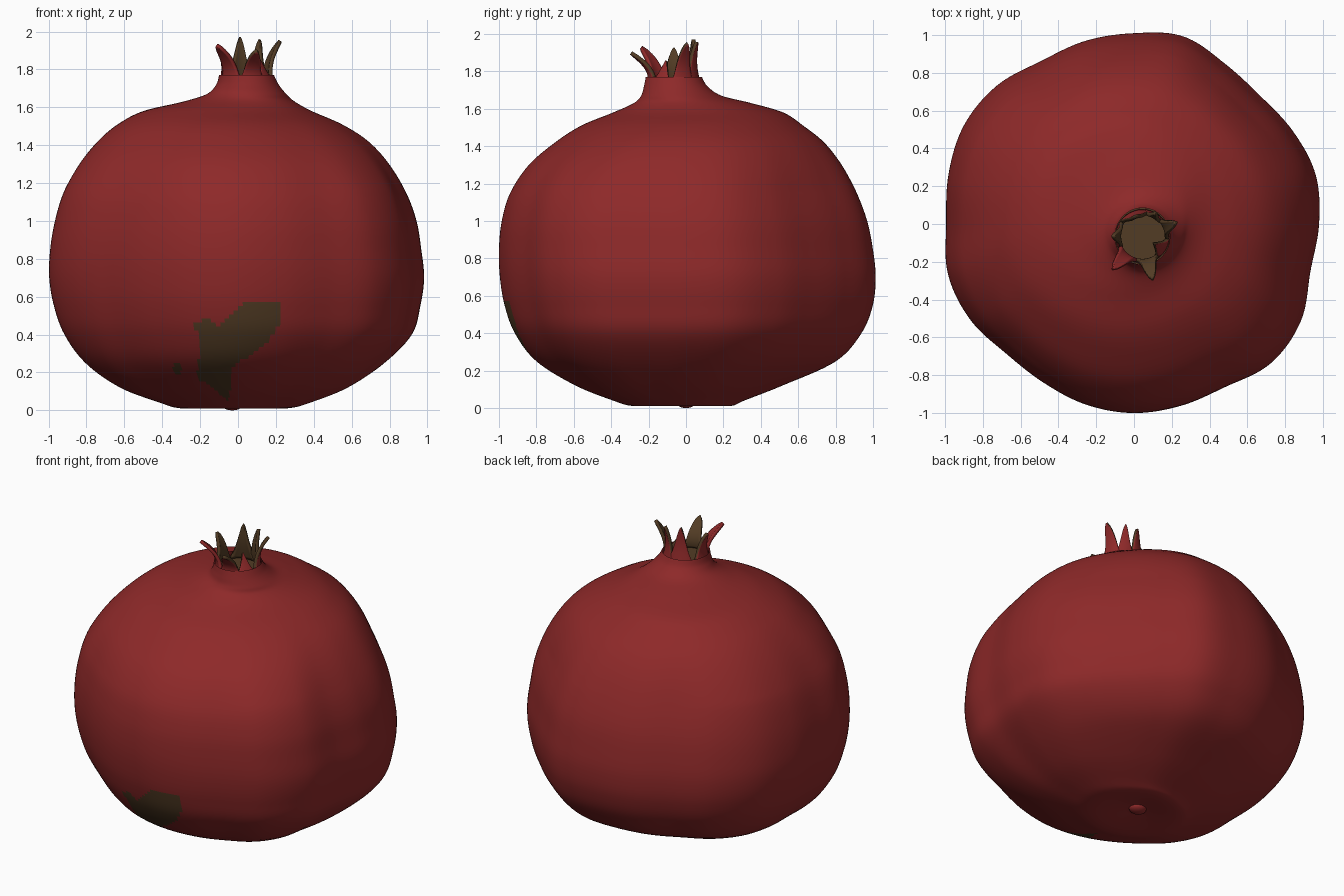
import bpy, math

if "Cube" in bpy.data.objects:
    bpy.data.objects.remove(bpy.data.objects["Cube"])

def material(name, rgb):
    m = bpy.data.materials.new(name)
    m.diffuse_color = (*rgb, 1)
    m.use_nodes = True
    m.node_tree.nodes["Principled BSDF"].inputs["Base Color"].default_value = m.diffuse_color
    return m

RED = material("skin red", (0.27, 0.022, 0.022))
BROWN = material("dry brown", (0.085, 0.045, 0.018))

def build(name, verts, faces, mats):
    me = bpy.data.meshes.new(name)
    me.from_pydata(verts, [], faces)
    for m in mats:
        me.materials.append(m)
    me.shade_smooth()
    ob = bpy.data.objects.new(name, me)
    bpy.context.collection.objects.link(ob)
    return ob

def spline(p0, p1, p2, p3, t):
    return 0.5 * (2*p1 + (p2-p0)*t + (2*p0-5*p1+4*p2-p3)*t*t + (3*p1-p0-3*p2+p3)*t**3)

# lumpy outline seen from above, one radius every 15 degrees
LUMPS = [.985, 1.0, .975, .95, .97, 1.018, 1.0, .993, .985, 1.025, 1.037, 1.015,
         .993, 1.018, 1.0, .957, .957, .978, .99, .986, .985, 1.033, 1.025, .972]

def lump(a):
    u = (a / math.tau * 24) % 24
    i = int(u)
    return spline(*[LUMPS[(i + k) % 24] for k in (-1, 0, 1, 2)], u - i) / 0.99

# profile rows: z, left, right, front, back
ROWS = [(.03, -.09, .03, -.06, .06), (.012, -.22, .18, -.2, .18), (.013, -.32, .28, -.3, .25),
        (.04, -.41, .38, -.39, .31), (.12, -.62, .58, -.59, .51), (.25, -.80, .775, -.80, .79),
        (.40, -.91, .92, -.915, .925), (.55, -.965, .965, -.97, .985),
        (.70, -.99, .985, -.995, 1.0), (.85, -.985, .97, -1.0, .985),
        (1.0, -.96, .945, -.985, .955), (1.15, -.915, .89, -.94, .90),
        (1.3, -.835, .80, -.84, .825), (1.42, -.74, .69, -.70, .735),
        (1.51, -.635, .55, -.56, .625), (1.58, -.5, .39, -.39, .52),
        (1.63, -.29, .30, -.28, .35), (1.67, -.165, .255, -.24, .19),
        (1.72, -.115, .215, -.225, .115), (1.77, -.10, .19, -.215, .085)]
N, SUB = 240, 7
rings = []
for i in range(len(ROWS) - 1):
    nb = [ROWS[min(max(i + k, 0), len(ROWS) - 1)] for k in (-1, 0, 1, 2)]
    for s in range(SUB):
        rings.append([spline(*col, s / SUB) for col in zip(*nb)])
rings.append(ROWS[-1])

# fruit body
verts, faces = [], []
for z, l, r, f, b in rings:
    k = min(1, max(0, (1.62 - z) / 0.45), 0.35 + z / 0.3)
    for j in range(N):
        a = math.tau * j / N
        g = 1 + (lump(a) - 1) * k
        verts.append(((l+r)/2 + (r-l)/2 * g * math.cos(a),
                      (f+b)/2 + (b-f)/2 * g * math.sin(a), z))
for i in range(len(rings) - 1):
    for j in range(N):
        k = (j + 1) % N
        faces.append((i*N + j, i*N + k, (i+1)*N + k, (i+1)*N + j))
faces.append(tuple(reversed(range(N))))
body = build("fruit_body", verts, faces, [RED, BROWN])

# brown blemish low on the front
PATCH = [(.04, .575), (.235, .575), (.235, .48), (.14, .345), (.01, .255), (-.045, .215),
         (-.035, .14), (-.055, .05), (-.15, .135), (-.22, .17), (-.2, .345), (-.23, .45),
         (-.18, .49), (-.1, .45), (-.04, .5)]

def inside(x, z):
    hit = False
    for (x1, z1), (x2, z2) in zip(PATCH, PATCH[1:] + PATCH[:1]):
        if (z1 > z) != (z2 > z) and x < x1 + (z - z1) * (x2 - x1) / (z2 - z1):
            hit = not hit
    return hit

for p in body.data.polygons:
    x, y, z = p.center
    if y < -0.1 and (inside(x, z) or math.hypot(x + .32, z - .225) < .028):
        p.material_index = 1

# stem scar underneath
bpy.ops.mesh.primitive_uv_sphere_add(segments=24, ring_count=12, location=(-.03, 0, .03))
scar = bpy.context.object
scar.name = "stem_scar"
scar.scale = (.055, .05, .03)
scar.data.materials.append(RED)
scar.data.shade_smooth()

# crown: cup floor and curling sepals
CX, CY = .045, -.065
disc = [(CX + .15*math.cos(math.tau*j/32), CY + .15*math.sin(math.tau*j/32), 1.72) for j in range(32)]
build("crown_floor", disc, [tuple(range(32))], [BROWN])

def sepal(i, deg, half, tip_r, tip_z, inner):
    a0, hw = math.radians(deg), math.radians(half)
    R, C = 14, 8
    v, f = [], []
    for m in range(R + 1):
        t = m / R
        rad = .143 - .015 * math.sin(math.pi * t) + (tip_r - .143) * t**1.8
        w = hw * (1 - t**.75 * .85) * math.sqrt(max(.03, 1 - t**8))
        z = 1.735 + (tip_z - 1.735) * t
        for n in range(C + 1):
            a = a0 + w * (2 * n / C - 1)
            v.append((CX + rad * math.cos(a), CY + rad * math.sin(a), z))
    for m in range(R):
        for n in range(C):
            q = m * (C + 1) + n
            f.append((q, q + 1, q + C + 2, q + C + 1))
    ob = build(f"sepal_{i}", v, f, [RED, inner])
    mod = ob.modifiers.new("thickness", 'SOLIDIFY')
    mod.thickness = .02
    mod.offset = -1
    mod.material_offset = 1
    mod.material_offset_rim = 1

SEPALS = [(180, 36, .165, 1.92, BROWN), (228, 32, .24, 1.92, RED), (283, 32, .24, 1.89, BROWN),
          (328, 28, .08, 1.86, BROWN), (22, 30, .20, 1.945, BROWN), (60, 28, .15, 1.955, BROWN),
          (108, 38, .12, 1.97, BROWN)]
for i, s in enumerate(SEPALS):
    sepal(i + 1, *s)
